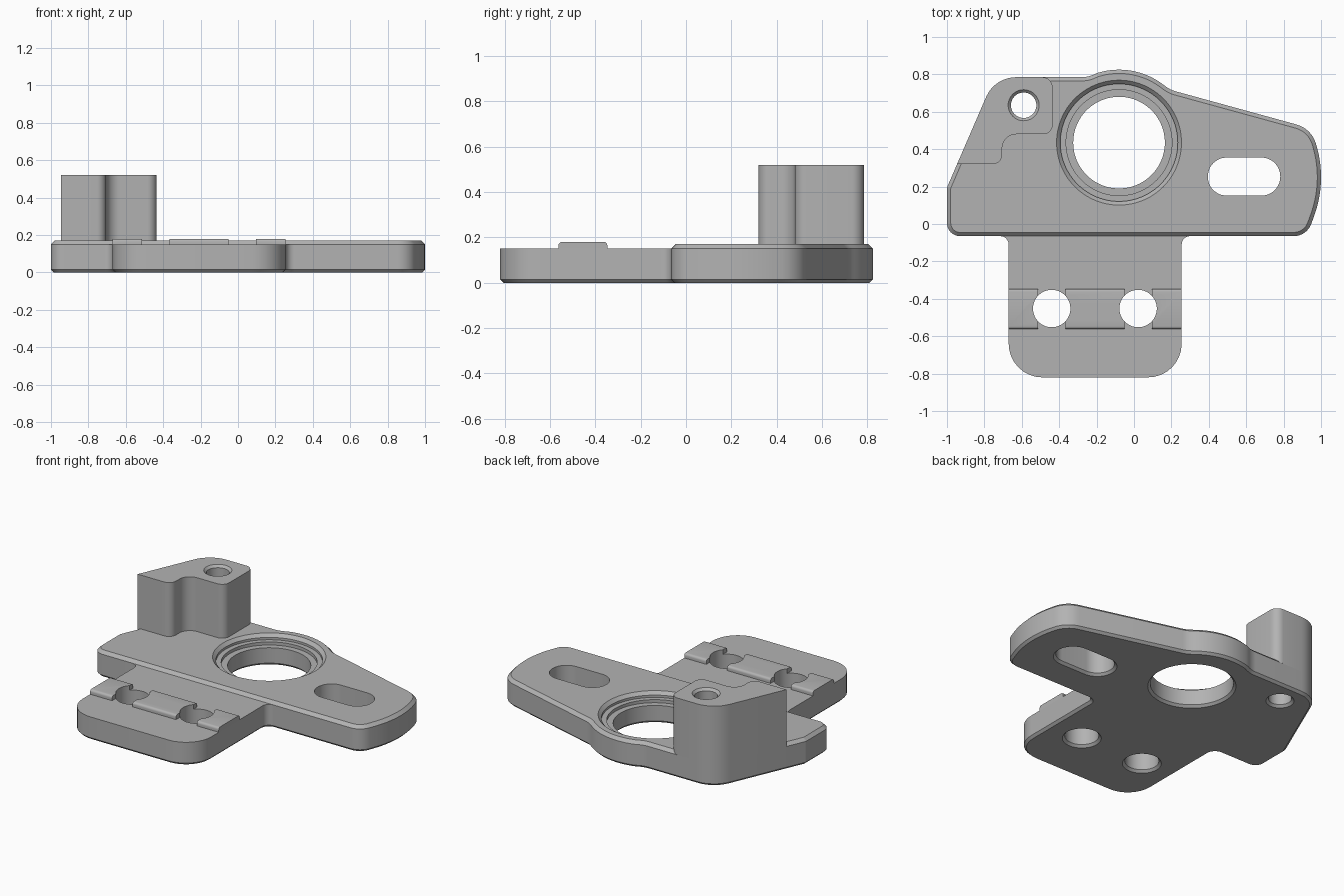
import bpy, bmesh, math
from mathutils import Vector as V

if "Cube" in bpy.data.objects:
    bpy.data.objects.remove(bpy.data.objects["Cube"])

grey = bpy.data.materials.new("plain grey")
grey.diffuse_color = (0.45, 0.45, 0.45, 1)
grey.use_nodes = True
grey.node_tree.nodes["Principled BSDF"].inputs["Base Color"].default_value = grey.diffuse_color


def rounded(pts, steps=8):
    """Outline from (x, y, radius) corners, returned counter-clockwise."""
    out, n = [], len(pts)
    for i, (x, y, r) in enumerate(pts):
        p = V((x, y))
        if r == 0:
            out.append(p)
            continue
        a = (V(pts[i - 1][:2]) - p).normalized()
        b = (V(pts[(i + 1) % n][:2]) - p).normalized()
        half = math.acos(max(-1, min(1, a.dot(b)))) / 2
        c = p + (a + b).normalized() * (r / math.sin(half))
        t = r / math.tan(half)
        s, e = p + a * t - c, p + b * t - c
        a0 = math.atan2(s.y, s.x)
        da = (math.atan2(e.y, e.x) - a0 + math.pi) % (2 * math.pi) - math.pi
        for k in range(steps + 1):
            w = a0 + da * k / steps
            out.append(c + V((math.cos(w), math.sin(w))) * r)
    area = sum(out[i - 1].x * q.y - q.x * out[i - 1].y for i, q in enumerate(out))
    return out if area > 0 else out[::-1]


def inset(o, d):
    """Offset an outline inward by d with mitred corners."""
    res, n = [], len(o)
    for i, p in enumerate(o):
        e1 = (p - o[i - 1]).normalized()
        e2 = (o[(i + 1) % n] - p).normalized()
        n1, n2 = V((-e1.y, e1.x)), V((-e2.y, e2.x))
        res.append(p + (n1 + n2) * (d / (1 + n1.dot(n2))))
    return res


def arc(cx, cy, r, a0, a1, n):
    angs = [math.radians(a0 + (a1 - a0) * k / n) for k in range(n + 1)]
    return [(cx + r * math.cos(a), cy + r * math.sin(a), 0) for a in angs]


def circle(cx, cy, r, n=64):
    return [V(p[:2]) for p in arc(cx, cy, r, 0, 360 - 360 / n, n - 1)]


def loft(name, rings, along_x=False):
    """Closed solid through a stack of (outline, height) rings."""
    bm = bmesh.new()
    loops = [[bm.verts.new((t, p.x, p.y) if along_x else (p.x, p.y, t)) for p in o]
             for o, t in rings]
    for lo, hi in zip(loops, loops[1:]):
        for i in range(len(lo)):
            bm.faces.new((lo[i - 1], lo[i], hi[i], hi[i - 1]))
    bm.faces.new(loops[0][::-1])
    bm.faces.new(loops[-1])
    bmesh.ops.recalc_face_normals(bm, faces=bm.faces)
    me = bpy.data.meshes.new(name)
    bm.to_mesh(me)
    bm.free()
    me.materials.append(grey)
    ob = bpy.data.objects.new(name, me)
    bpy.context.collection.objects.link(ob)
    return ob


def cut(ob, *cutters):
    bpy.context.view_layer.objects.active = ob
    for c in cutters:
        m = ob.modifiers.new("cut", 'BOOLEAN')
        m.operation, m.solver, m.object = 'DIFFERENCE', 'EXACT', c
        bpy.ops.object.modifier_apply(modifier=m.name)


CH = 0.015   # small edge chamfer on the underside

# Main plate with rounded bulge around the bore
plate_shape = rounded(
    [(-1, -0.065, 0.07), (-1, 0.195, 0.03), (-0.745, 0.785, 0.175), (-0.245, 0.785, 0.15)]
    + arc(-0.08, 0.435, 0.39, 108, 52, 20)
    + [(0.195, 0.717, 0.15), (0.949, 0.51, 0.15)]
    + arc(0.4, 0.25, 0.6, 17, -20, 14)
    + [(0.924, -0.065, 0.1)])
plate = loft("main_plate", [(inset(plate_shape, CH), 0), (plate_shape, CH),
                            (plate_shape, 0.15), (inset(plate_shape, 0.02), 0.17)])

# Front tongue, with small fillets where it meets the plate
tongue_shape = rounded([
    (-0.72, -0.03, 0), (-0.72, -0.065, 0), (-0.67, -0.065, 0.045), (-0.67, -0.82, 0.18),
    (0.255, -0.82, 0.18), (0.255, -0.065, 0.045), (0.305, -0.065, 0), (0.305, -0.03, 0)])
tongue = loft("tongue", [(inset(tongue_shape, CH), 0), (tongue_shape, CH), (tongue_shape, 0.15)])

# Ridge pieces across the tongue
ridge_shape = rounded([(-0.562, 0.15, 0), (-0.562, 0.18, 0.015),
                       (-0.347, 0.18, 0.015), (-0.347, 0.15, 0)], 4)
ridges = [loft("ridge", [(ridge_shape, a), (ridge_shape, b)], True)
          for a, b in ((-0.67, -0.512), (-0.365, -0.052), (0.097, 0.255))]

# Raised post flush with the plate's back left corner
post_shape = rounded([
    (-0.946, 0.32, 0), (-0.705, 0.32, 0.05), (-0.705, 0.48, 0.075), (-0.435, 0.48, 0.05),
    (-0.435, 0.785, 0.055), (-0.745, 0.785, 0.175)])
post = loft("post", [(post_shape, 0.15), (post_shape, 0.52)])


# Cutters
def drill(shape, top):
    """Straight hole with a chamfered mouth on the underside."""
    return [(inset(shape, -CH - 0.02), -0.02), (shape, CH)] + top


bolt_holes = []
for x in (-0.44, 0.022):
    c = circle(x, -0.452, 0.1)
    bolt_holes.append(loft("hole_cutter", drill(c, [(c, 0.3)])))

slot_shape = rounded([(0.395, 0.152, 0.1), (0.782, 0.152, 0.1),
                      (0.782, 0.355, 0.1), (0.395, 0.355, 0.1)], 12)
slot = loft("slot_cutter", drill(slot_shape, [(slot_shape, 0.3)]))


def bore_ring(r, z):
    return (circle(-0.08, 0.435, r, 96), z)


bore = loft("bore_cutter", drill(bore_ring(0.245, 0)[0], [
    bore_ring(0.245, 0.115), bore_ring(0.283, 0.115), bore_ring(0.283, 0.135),
    bore_ring(0.314, 0.135), bore_ring(0.314, 0.15), bore_ring(0.354, 0.19)]))

pin = circle(-0.59, 0.635, 0.068, 48)
pin_hole = loft("pin_cutter", drill(pin, [(pin, 0.505), (inset(pin, -0.035), 0.54)]))

cut(plate, bore, slot, pin_hole)
cut(post, pin_hole)
cut(tongue, *bolt_holes)
for r in ridges:
    cut(r, *bolt_holes)

for c in bolt_holes + [slot, bore, pin_hole]:
    bpy.data.objects.remove(c)

# Smooth curved walls, keep chamfers crisp
bpy.ops.object.select_all(action='DESELECT')
for ob in [plate, tongue, post] + ridges:
    ob.select_set(True)
bpy.context.view_layer.objects.active = plate
bpy.ops.object.shade_smooth_by_angle(angle=math.radians(25))
